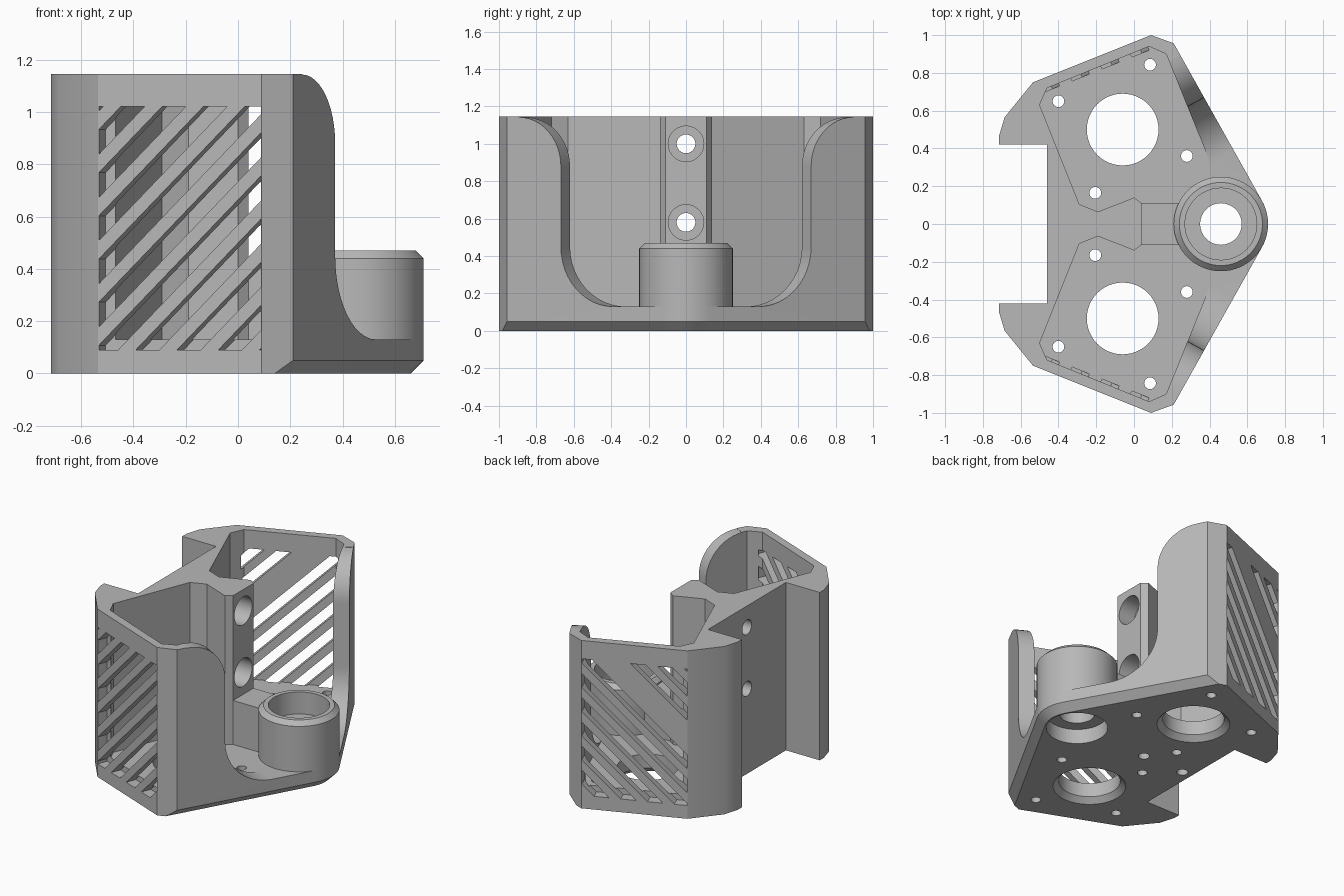
import bpy
import bmesh
from math import sin, cos, radians, tau, atan2, hypot
from mathutils import Matrix

if "Cube" in bpy.data.objects:
    bpy.data.objects.remove(bpy.data.objects["Cube"])

GREY = (0.48, 0.48, 0.48, 1)
grey = bpy.data.materials.new("plain grey")
grey.use_nodes = True
grey.diffuse_color = GREY
grey.node_tree.nodes["Principled BSDF"].inputs["Base Color"].default_value = GREY

HEIGHT, FLOOR = 1.145, 0.13
BOSS_X = 0.46
FLIP = Matrix.Scale(-1, 4, (0, 1, 0))


def loft(name, rings, matrix=Matrix()):
    """Closed solid through rings of 3D points."""
    bm = bmesh.new()
    loops = [[bm.verts.new(p) for p in ring] for ring in rings]
    n = len(loops[0])
    for a, b in zip(loops, loops[1:]):
        for i in range(n):
            j = (i + 1) % n
            bm.faces.new((a[i], a[j], b[j], b[i]))
    bm.faces.new(loops[0][::-1])
    bm.faces.new(loops[-1])
    bm.transform(matrix)
    bmesh.ops.recalc_face_normals(bm, faces=bm.faces)
    mesh = bpy.data.meshes.new(name)
    bm.to_mesh(mesh)
    bm.free()
    mesh.materials.append(grey)
    ob = bpy.data.objects.new(name, mesh)
    bpy.context.collection.objects.link(ob)
    return ob


def prism(name, points, low, high, matrix=Matrix()):
    return loft(name, [[(x, y, h) for x, y in points] for h in (low, high)], matrix)


def lathe(name, profile, x=0, y=0, matrix=None, n=48):
    if matrix is None:
        matrix = Matrix.Translation((x, y, 0))
    rings = [[(r * cos(tau * i / n), r * sin(tau * i / n), z) for i in range(n)]
             for r, z in profile]
    return loft(name, rings, matrix)


def cut(target, cutter, keep=False):
    mod = target.modifiers.new("cut", 'BOOLEAN')
    mod.operation = 'DIFFERENCE'
    mod.solver = 'EXACT'
    mod.object = cutter
    bpy.context.view_layer.update()
    with bpy.context.temp_override(object=target, active_object=target):
        bpy.ops.object.modifier_apply(modifier=mod.name)
    if not keep:
        bpy.data.objects.remove(cutter)


def wall_frame(start, end):
    """Local x along the wall, y up, z outward."""
    angle = atan2(end[1] - start[1], end[0] - start[0])
    c, s = cos(angle), sin(angle)
    return Matrix(((c, 0, -s, start[0]), (s, 0, c, start[1]), (0, 1, 0, 0), (0, 0, 0, 1)))


# Housing: symmetric outline with a chamfered lower edge on the nose side
side_back, side_front, shoulder = (-0.535, 0.75), (0.09, 1.0), (0.21, 0.957)
tail = [(-0.685, 0.565), (-0.715, 0.465), (-0.715, 0.42), (-0.46, 0.42)]


def outline(nose_radius, corner, z):
    nose = [(BOSS_X + nose_radius * cos(radians(a)), nose_radius * sin(radians(a)))
            for a in (0, 6, 12, 18, 24, 29.4)]
    half = nose + [corner, side_front, side_back] + tail
    full = half + [(x, -y) for x, y in reversed(half[1:])]
    return [(x, y, z) for x, y in full]


housing = loft("housing", [outline(0.2, (0.14, 0.982), 0),
                           outline(0.25, shoulder, 0.05),
                           outline(0.25, shoulder, HEIGHT)])

# Cutter profiles
pocket = [(-0.46, 0.72), (0.08, 0.94), (0.17, 0.9), (0.54, -0.01), (0.04, -0.01),
          (0.04, 0.11), (0.0, 0.14), (-0.19, 0.065), (-0.29, 0.105), (-0.5, 0.63)]
arc = [radians(90 * i / 12) for i in range(13)]
opening = [(0.07, 1.3)]
opening += [(0.07 + 0.26 * sin(a), 0.88 + 0.263 * cos(a)) for a in arc]
opening += [(0.65 - 0.32 * cos(a), 0.45 - 0.32 * sin(a)) for a in arc]
opening += [(1.1, FLOOR), (1.1, 1.3)]

side_length = hypot(side_front[0] - side_back[0], side_front[1] - side_back[1])
slot_low, slot_high = 0.09, 1.02

for mirror in (Matrix(), FLIP):
    # Motor pocket and rounded opening in the slanted wall
    cut(housing, prism("pocket_cutter", pocket, FLOOR, 1.3, mirror))
    slant = mirror @ wall_frame(shoulder, (0.677, 0.123))
    cut(housing, prism("opening_cutter", opening, -0.3, 0.2, slant))

    # Diagonal vents: a window block with the slats removed from it
    side = mirror @ wall_frame(side_back, side_front)
    a, b = 0.003, side_length - 0.003
    vents = prism("vent_cutter", [(a, slot_low), (b, slot_low), (b, slot_high), (a, slot_high)],
                  -0.07, 0.1, side)
    for k in range(-5, 6):
        z = 0.27 + 0.165 * k
        rise = 0.97 * (side_length + 0.2)
        bar = [(-0.1, z - 0.097), (side_length + 0.1, z - 0.097 + rise),
               (side_length + 0.1, z - 0.027 + rise), (-0.1, z - 0.027)]
        cut(vents, prism("slat_cutter", bar, -0.2, 0.2, side))
    cut(housing, vents)

    # Floor holes: one large with a lower chamfer, four small
    s = mirror[1][1]
    cut(housing, lathe("large_hole_cutter",
                       [(0.235, -0.01), (0.19, 0.035), (0.19, 0.2)], -0.06, s * 0.5))
    for x, y in ((0.085, 0.843), (-0.4, 0.65), (0.28, 0.36), (-0.205, 0.165)):
        cut(housing, lathe("small_hole_cutter", [(0.031, -0.1), (0.031, 0.3)], x, s * y, n=24))

# Counterbored screw holes through the centre column
for z in (0.58, 1.0):
    along_x = Matrix.Translation((0, 0, z)) @ Matrix.Rotation(radians(90), 4, 'Y')
    cut(housing, lathe("screw_hole_cutter",
                       [(0.05, -0.6), (0.05, -0.08), (0.095, -0.08), (0.095, 0.1)],
                       matrix=along_x))

# Blind holes beneath the column
for x in (-0.08, -0.39):
    cut(housing, lathe("blind_hole_cutter", [(0.035, -0.1), (0.035, 0.25)], x, 0, n=24))

# Round boss and the ledge joining it to the column
boss = lathe("boss", [(0.25, FLOOR), (0.25, 0.44), (0.22, 0.47)], BOSS_X, n=60)
ledge = prism("ledge", [(0.04, -0.11), (0.25, -0.11), (0.25, 0.11), (0.04, 0.11)], FLOOR, 0.43)

# Stepped bore through boss and floor
bore = lathe("bore_cutter", [(0.19, -0.1), (0.19, 0.1), (0.11, 0.1), (0.11, 0.32),
                             (0.19, 0.32), (0.19, 0.6)], BOSS_X)
cut(housing, bore, keep=True)
cut(boss, bore)

# Smooth the curved surfaces, keep the corners crisp
bpy.ops.object.select_all(action='DESELECT')
for ob in (housing, boss, ledge):
    ob.select_set(True)
bpy.context.view_layer.objects.active = housing
bpy.ops.object.shade_smooth_by_angle(angle=radians(28))
